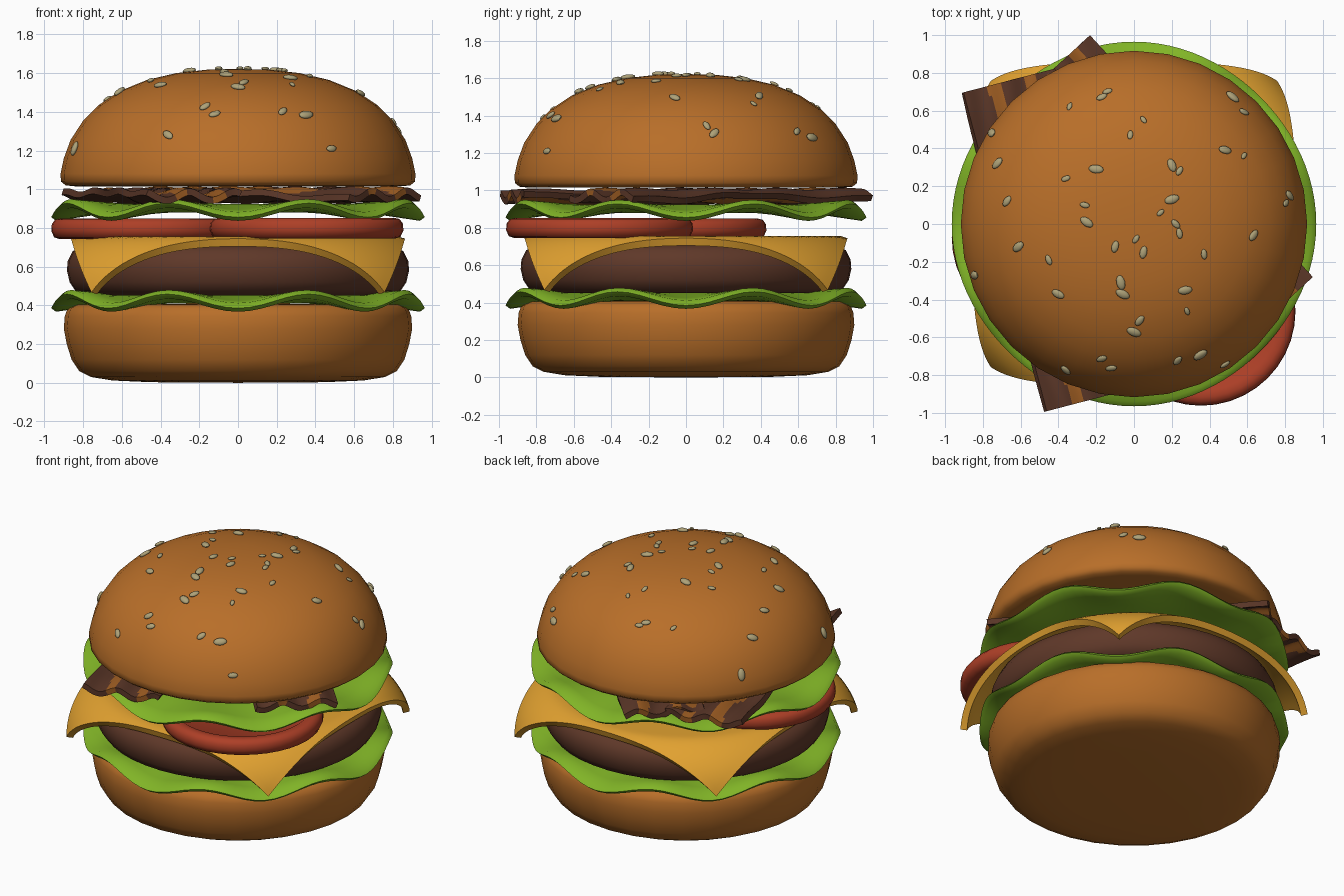
import bpy, bmesh, math, random
from mathutils import Vector, Matrix

if "Cube" in bpy.data.objects:
    bpy.data.objects.remove(bpy.data.objects["Cube"])

random.seed(4)


def material(name, rgb):
    m = bpy.data.materials.new(name)
    m.diffuse_color = (*rgb, 1)
    m.use_nodes = True
    m.node_tree.nodes["Principled BSDF"].inputs["Base Color"].default_value = m.diffuse_color
    return m


BUN = material("toasted bun", (0.48, 0.157, 0.022))
SEED = material("sesame", (0.42, 0.36, 0.19))
GREEN = material("lettuce green", (0.22, 0.46, 0.02))
CHEESE = material("cheddar yellow", (0.76, 0.36, 0.03))
MEAT = material("grilled meat", (0.115, 0.04, 0.022))
RED = material("tomato red", (0.42, 0.05, 0.02))
BACON = material("bacon brown", (0.105, 0.038, 0.021))
FAT = material("bacon fat", (0.36, 0.115, 0.017))


def finish(name, bm, mats, thickness=0):
    """Turn a bmesh into a smooth shaded object, optionally thickened."""
    bmesh.ops.recalc_face_normals(bm, faces=bm.faces)
    me = bpy.data.meshes.new(name)
    bm.to_mesh(me)
    bm.free()
    for m in mats:
        me.materials.append(m)
    ob = bpy.data.objects.new(name, me)
    bpy.context.collection.objects.link(ob)
    bpy.ops.object.select_all(action='DESELECT')
    ob.select_set(True)
    bpy.context.view_layer.objects.active = ob
    if thickness:
        mod = ob.modifiers.new("thickness", 'SOLIDIFY')
        mod.thickness = thickness
        mod.offset = -1
        bpy.ops.object.modifier_apply(modifier=mod.name)
    bpy.ops.object.shade_smooth_by_angle(angle=math.radians(50))
    return ob


def lathe(name, profile, mat, segs=32, warp=None, centre=(0, 0)):
    """Spin a (radius, z) profile that starts and ends on the axis."""
    bm = bmesh.new()
    rings = []
    for r, z in profile:
        if r == 0:
            rings.append([bm.verts.new((centre[0], centre[1], z))] * segs)
            continue
        ring = []
        for i in range(segs):
            a = 2 * math.pi * i / segs
            rr, zz = warp(r, z, a) if warp else (r, z)
            ring.append(bm.verts.new((centre[0] + rr * math.cos(a),
                                      centre[1] + rr * math.sin(a), zz)))
        rings.append(ring)
    for a, b in zip(rings, rings[1:]):
        for i in range(segs):
            j = (i + 1) % segs
            quad = list(dict.fromkeys((a[i], a[j], b[j], b[i])))
            bm.faces.new(quad)
    return finish(name, bm, [mat])


# Buns
lathe("bottom_bun", [(0, 0), (0.45, 0.003), (0.65, 0.012), (0.76, 0.03), (0.82, 0.06),
                     (0.86, 0.12), (0.885, 0.2), (0.9, 0.28), (0.895, 0.345),
                     (0.88, 0.385), (0.84, 0.405), (0, 0.41)], BUN)
DOME = [(0.915, 1.04), (0.917, 1.08), (0.9, 1.16), (0.865, 1.255), (0.8, 1.355),
        (0.72, 1.435), (0.61, 1.508), (0.47, 1.565), (0.32, 1.6), (0.16, 1.618), (0, 1.622)]
lathe("top_bun", [(0, 1.015), (0.84, 1.015), (0.89, 1.02)] + DOME, BUN)


# Lettuce leaves with a ruffled rim
def ruffle(r, z, a):
    t = max(0, (r - 0.65) / 0.31)
    return (r - 0.008 * t * (1 - math.cos(4 * a)),
            z - t * (0.01 + 0.036 * math.cos(8 * a)))


for name, base in (("lower_lettuce", 0.41), ("upper_lettuce", 0.88)):
    lathe(name, [(0, base), (0.65, base), (0.75, base), (0.85, base), (0.94, base),
                 (0.965, base + 0.022), (0.94, base + 0.045), (0.85, base + 0.045),
                 (0.75, base + 0.045), (0.65, base + 0.045), (0, base + 0.045)],
          GREEN, 96, ruffle)

# Patty
lathe("patty", [(0, 0.45), (0.78, 0.452), (0.84, 0.475), (0.87, 0.52), (0.884, 0.58),
                (0.88, 0.63), (0.855, 0.68), (0.8, 0.71), (0, 0.715)], MEAT, 48)

# Cheese slice whose corners droop
bm = bmesh.new()
bmesh.ops.create_grid(bm, x_segments=44, y_segments=44, size=0.87)
for v in bm.verts:
    r = v.co.xy.length
    s = max(0, r - 0.82) / 0.41
    if s > 0:
        k = (0.82 + 0.255 * math.sin(s * 1.4)) / r
        v.co.x *= k
        v.co.y *= k
    v.co.z = 0.757 - 0.29 * s ** 1.5
finish("cheese_slice", bm, [CHEESE], 0.042)

# Tomato slices with a raised skin rim
for name, c, dz in (("tomato_left", (-0.465, -0.07), 0), ("tomato_right", (0.355, -0.462), 0.003)):
    lathe(name, [(r, z + dz) for r, z in
                 [(0, 0.742), (0.455, 0.742), (0.485, 0.752), (0.5, 0.785), (0.497, 0.82),
                  (0.48, 0.843), (0.455, 0.849), (0.42, 0.847), (0.4, 0.832), (0, 0.832)]],
          RED, 40, centre=c)


# Bacon strips, corrugated across, with two wavering fat stripes
def bacon(name, start, end, z0, phase):
    a, b = Vector(start), Vector(end)
    d = (b - a).normalized()
    n = Vector((-d.y, d.x))
    length, nu, nv = (b - a).length, 32, 32
    bm = bmesh.new()
    grid = []
    for i in range(nu + 1):
        u = i / nu
        row = []
        for j in range(nv + 1):
            w = (j / nv - 0.5) * 0.5
            p = a + d * (u * length) + n * w
            z = z0 + 0.022 * math.cos(w * 26 + phase + 0.8 * math.sin(u * 9)) \
                + 0.006 * math.sin(u * 22)
            row.append(bm.verts.new((p.x, p.y, z)))
        grid.append(row)
    for i in range(nu):
        for j in range(nv):
            f = bm.faces.new((grid[i][j], grid[i + 1][j], grid[i + 1][j + 1], grid[i][j + 1]))
            w = ((j + 0.5) / nv - 0.5) * 0.5
            wav = 0.025 * math.sin(i / nu * 14 + phase)
            if min(abs(w - 0.1 - wav), abs(w + 0.1 - wav)) < 0.036:
                f.material_index = 1
    return finish(name, bm, [BACON, FAT], 0.035)


bacon("bacon_left", (-0.66, 0.76), (-0.22, -0.928), 0.982, 0.5)
bacon("bacon_right", (-0.417, 0.83), (0.763, -0.45), 0.987, 2.0)

# Sesame seeds scattered over the dome
SPOTS = [(-.14, .70), (-.17, .67), (-.34, .62), (-.75, .48), (-.72, .32), (-.67, .12),
         (-.36, .24), (-.26, .10), (-.25, .01), (-.61, -.12), (-.45, -.19), (-.40, -.37),
         (-.84, -.27), (-.36, -.77), (-.17, -.71), (-.12, -.76), (0, -.57), (.03, -.51),
         (-.07, -.31), (-.06, -.37), (-.10, -.12), (.05, -.15), (.01, -.08), (.27, -.35),
         (.28, -.46), (.37, -.16), (.23, -.72), (.35, -.69), (.48, -.74), (.63, -.06),
         (.22, 0), (.24, -.05), (.20, .13), (.14, .06), (.20, .31), (.24, .28),
         (-.02, .47), (.05, .55), (-.20, .29), (.48, .39), (.58, .36), (.52, .67),
         (.58, .59), (.82, .15), (.80, .11)]
bm = bmesh.new()
for x, y in SPOTS:
    r = math.hypot(x, y)
    for (r1, z1), (r0, z0) in zip(DOME[1:], DOME[2:]):
        if r0 <= r <= r1:
            z = z0 + (z1 - z0) * (r - r0) / (r1 - r0)
            slope = (z0 - z1) / (r1 - r0)
            break
    normal = Vector((x / max(r, 0.01) * slope, y / max(r, 0.01) * slope, 1)).normalized()
    size = random.uniform(0.022, 0.042)
    turn = Vector((0, 0, 1)).rotation_difference(normal).to_matrix().to_4x4()
    mat = (Matrix.Translation(Vector((x, y, z)) + normal * 0.006) @ turn
           @ Matrix.Rotation(random.uniform(0, math.pi), 4, 'Z')
           @ Matrix.Diagonal((size, size * 0.58, size * 0.36, 1)))
    bmesh.ops.create_uvsphere(bm, u_segments=12, v_segments=8, radius=1, matrix=mat)
finish("sesame_seeds", bm, [SEED])
